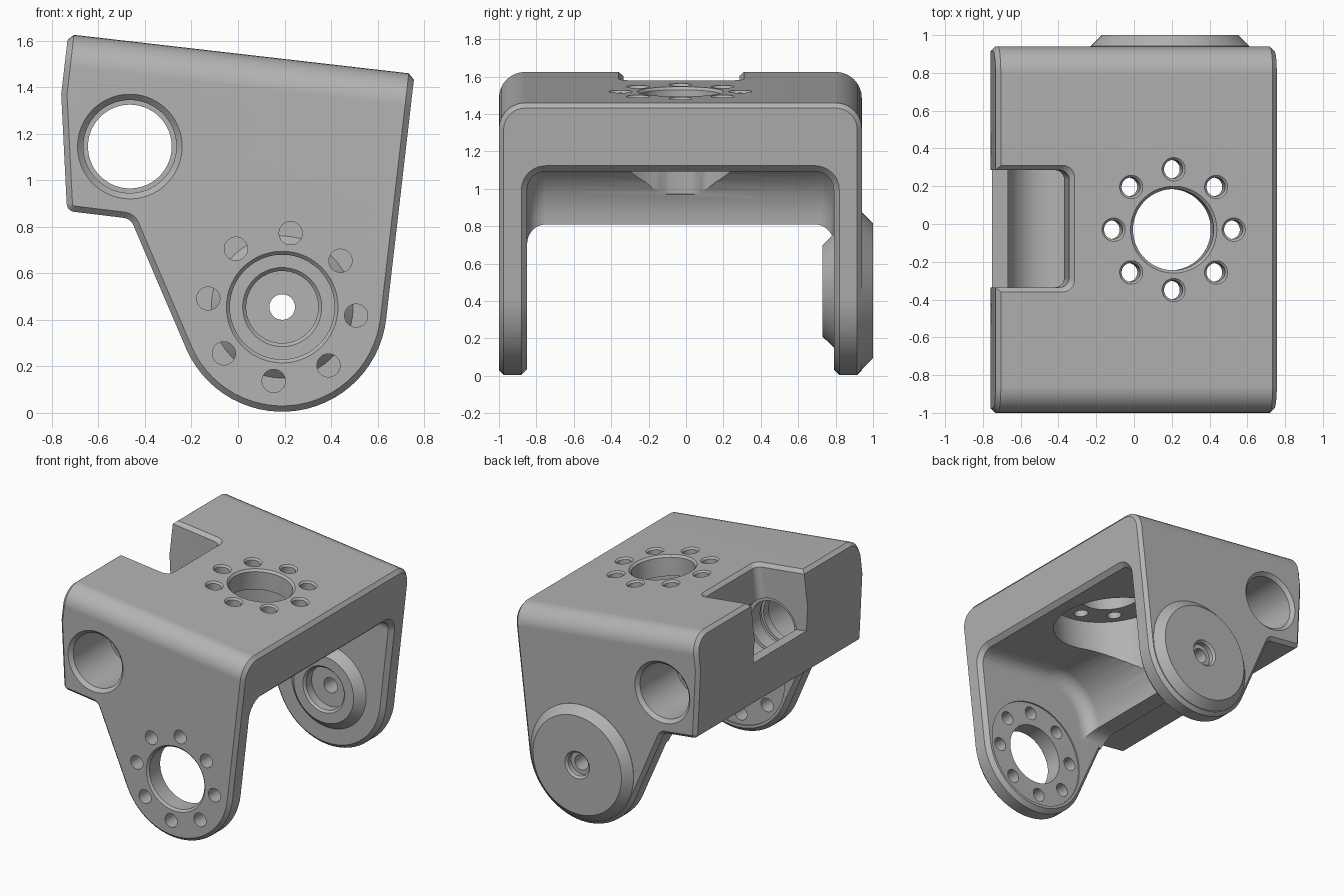
import bpy, bmesh, math
from mathutils import Vector, Matrix

cube = bpy.data.objects.get("Cube")
if cube:
    bpy.data.objects.remove(cube, do_unlink=True)

TILT = math.atan(0.115)
TILT_M = Matrix.Rotation(TILT, 4, 'Y')
ALONG_Y = Matrix.Rotation(-math.pi / 2, 4, 'X')
PIVOT = Vector((0.19, 0.455))
ARM_R = 0.45

grey = bpy.data.materials.new("metal grey")
grey.use_nodes = True
grey.diffuse_color = (0.45, 0.45, 0.45, 1)
for node in grey.node_tree.nodes:
    if node.type == 'BSDF_PRINCIPLED':
        node.inputs["Base Color"].default_value = (0.45, 0.45, 0.45, 1)


def loft(name, rings, matrix=Matrix(), edit=None):
    """Closed solid through a list of equal-length rings."""
    bm = bmesh.new()
    loops = [[bm.verts.new(matrix @ Vector(p)) for p in ring] for ring in rings]
    n = len(loops[0])
    for a, b in zip(loops, loops[1:]):
        for i in range(n):
            j = (i + 1) % n
            bm.faces.new((a[i], a[j], b[j], b[i]))
    bm.faces.new(loops[0])
    bm.faces.new(loops[-1])
    bmesh.ops.recalc_face_normals(bm, faces=bm.faces)
    if edit:
        edit(bm)
        bmesh.ops.recalc_face_normals(bm, faces=bm.faces)
    mesh = bpy.data.meshes.new(name)
    bm.to_mesh(mesh)
    bm.free()
    mesh.materials.append(grey)
    obj = bpy.data.objects.new(name, mesh)
    bpy.context.scene.collection.objects.link(obj)
    return obj


def lathe(name, profile, origin, turn, sides=64):
    """Turned solid from (height, radius) pairs."""
    rings = []
    for h, r in profile:
        angles = [2 * math.pi * (i + 0.5) / sides for i in range(sides)]
        rings.append([(r * math.cos(a), r * math.sin(a), h) for a in angles])
    return loft(name, rings, Matrix.Translation(origin) @ turn)


def rounded(corners, steps=7):
    """Polygon from (x, y, radius) corners."""
    out = []
    pts = [Vector(c[:2]) for c in corners]
    for i, p in enumerate(pts):
        r = corners[i][2]
        if r == 0:
            out.append(p)
            continue
        d1 = (pts[i - 1] - p).normalized()
        d2 = (pts[(i + 1) % len(pts)] - p).normalized()
        half = d1.angle(d2) / 2
        centre = p + (d1 + d2).normalized() * (r / math.sin(half))
        a = p + d1 * (r / math.tan(half)) - centre
        b = p + d2 * (r / math.tan(half)) - centre
        out += [centre + a.lerp(b, k / steps).normalized() * r for k in range(steps + 1)]
    return out


def prism(name, outline, y0, y1, edit):
    return loft(name, [[(p.x, y, p.y) for p in outline] for y in (y0, y1)], edit=edit)


def bevel(bm, edges, size, segments):
    bmesh.ops.bevel(bm, geom=edges, offset=size, offset_type='OFFSET', segments=segments,
                    profile=0.5, affect='EDGES', clamp_overlap=False)
    bm.normal_update()


def same_y(e):
    return abs(e.verts[0].co.y - e.verts[1].co.y) < 1e-5


def body_edges(bm):
    # Large round where the arms meet the top plate, then a chamfer all over
    bevel(bm, [e for e in bm.edges if same_y(e) and min(v.co.z for v in e.verts) > 1.4], 0.14, 8)
    bevel(bm, [e for e in bm.edges if e.calc_face_angle(0) > math.radians(30)], 0.025, 1)


def cavity_edges(bm):
    bevel(bm, [e for e in bm.edges if same_y(e)], 0.1, 6)


# Main block with the outline of the arms
start, end = -TILT, math.radians(-156)
arc = [start + (end - start) * i / 28 for i in range(29)]
arc_pts = [PIVOT + ARM_R * Vector((math.cos(a), math.sin(a))) for a in arc]
outline = rounded([(-0.73, 1.628, 0), (0.759, 1.457, 0)]
                  + [(p.x, p.y, 0) for p in arc_pts]
                  + [(-0.462, 0.835, 0.05), (-0.735, 0.868, 0.035), (-0.76, 1.37, 0)])
body = prism("hinge_bracket", outline, -1.0, 0.94, body_edges)


def combine(tool, operation='DIFFERENCE'):
    tool.hide_render = True
    mod = body.modifiers.new(tool.name, 'BOOLEAN')
    mod.operation = operation
    mod.solver = 'EXACT'
    mod.object = tool
    bpy.ops.object.select_all(action='DESELECT')
    bpy.context.view_layer.objects.active = body
    body.select_set(True)
    bpy.ops.object.modifier_apply(modifier=mod.name)
    bpy.data.objects.remove(tool, do_unlink=True)


# Space between the arms
space = rounded([(0.95, 1.063, 0), (-0.265, 1.203, 0.36), (-0.31, 0.81, 0),
                 (-0.8, 0.84, 0), (-0.8, -0.25, 0), (0.95, -0.25, 0)], 10)
combine(prism("arm_space", space, -0.85, 0.79, cavity_edges))

# Chamfer along the inner edge of the arms and the underside of the plate
side_n = Vector((math.cos(TILT), 0, -math.sin(TILT)))


def arm_stations(y, s):
    res = []
    last = Vector((math.cos(end), 0, math.sin(end)))
    tip = Vector((arc_pts[-1].x, y, arc_pts[-1].y))
    res.append((tip + 0.48 * Vector((last.z, 0, -last.x)), last, s))
    for a, p in reversed(list(zip(arc, arc_pts))):
        res.append((Vector((p.x, y, p.y)), Vector((math.cos(a), 0, math.sin(a))), s))
    return res


def corner_stations(y, sign):
    res = []
    for i in range(7):
        a = math.pi / 2 * i / 6
        z = 0.99 + 0.1 * math.sin(a)
        x = arc_pts[0].x + math.tan(TILT) * (z - arc_pts[0].y)
        s = Vector((0, sign * math.cos(a), -math.sin(a)))
        res.append((Vector((x, y - sign * 0.1 * math.cos(a), z)), side_n, s))
    return res


front, back = Vector((0, 1, 0)), Vector((0, -1, 0))
path = (arm_stations(-0.85, front) + corner_stations(-0.75, 1)
        + list(reversed(corner_stations(0.69, -1))) + list(reversed(arm_stations(0.79, back))))
combine(loft("inner_chamfer", [[p - 0.05 * n + 0.02 * s, p + 0.02 * n - 0.05 * s,
                                p + 0.02 * n + 0.02 * s] for p, n, s in path]))

# Notch in the top edge
notch = []
for z, grow in ((-0.44, 0), (-0.025, 0), (0.045, 0.07)):
    lo, hi = -0.335 - grow, 0.285 + grow
    plan = rounded([(-0.6, lo, 0), (grow, lo, 0.05 + grow / 2),
                    (grow, hi, 0.05 + grow / 2), (-0.6, hi, 0)])
    notch.append([(p.x, p.y, z) for p in plan])
combine(loft("notch", notch, Matrix.Translation((-0.34, 0, 1.583)) @ TILT_M))

# Cross bore with grooves beside the notch
half = [(0.275, 0.05), (0.2, -0.025), (0.2, -0.44), (0.18, -0.44), (0.18, -0.5), (0.2, -0.5),
        (0.2, -0.54), (0.18, -0.54), (0.18, -0.65), (0.205, -0.65)]
bore = [(-1 - d, r) for r, d in half] + [(0.94 + d, r) for r, d in reversed(half)]
combine(lathe("cross_bore", bore, (-0.465, 0, 1.145), ALONG_Y))

# Top opening, pocket below it and the ring of screw holes
top = Vector((0.21, -0.03, 1.52))
combine(lathe("top_opening", [(0.03, 0.26), (-0.015, 0.215), (-0.15, 0.215),
                              (-0.15, 0.42), (-0.6, 0.42)], top, TILT_M))
for i in range(8):
    a = i * math.pi / 4
    spot = top + TILT_M @ Vector((0.32 * math.cos(a), 0.32 * math.sin(a), 0))
    combine(lathe("screw_hole", [(0.03, 0.092), (-0.012, 0.05), (-0.2, 0.05)], spot, TILT_M, 24))

# Front arm opening with its screw holes
axis = Vector((PIVOT.x, 0, PIVOT.y))
combine(lathe("front_opening", [(-1.02, 0.26), (-0.985, 0.225), (-0.86, 0.225),
                                (-0.86, 0.4), (-0.8, 0.4)], axis, ALONG_Y))
for i in range(8):
    a = i * math.pi / 4 - TILT
    spot = axis + 0.32 * Vector((math.cos(a), 0, math.sin(a)))
    combine(lathe("screw_hole", [(-1.05, 0.05), (-0.82, 0.05)], spot, ALONG_Y, 24))

# Round boss on both sides of the back arm, with its stepped hole
combine(lathe("back_boss", [(0.73, 0.245), (0.8, 0.315), (0.87, 0.315), (0.87, 0.42),
                            (0.942, 0.42), (1.0, 0.362)], axis, ALONG_Y), 'UNION')
combine(lathe("boss_hole", [(0.7, 0.2), (0.745, 0.155), (0.81, 0.155), (0.81, 0.055),
                            (0.95, 0.055), (0.95, 0.085), (0.985, 0.085), (1.02, 0.12)],
              axis, ALONG_Y))

# Smooth shading with crisp edges
bpy.ops.object.shade_smooth_by_angle(angle=math.radians(25))
weighted = body.modifiers.new("even_normals", 'WEIGHTED_NORMAL')
weighted.keep_sharp = True
